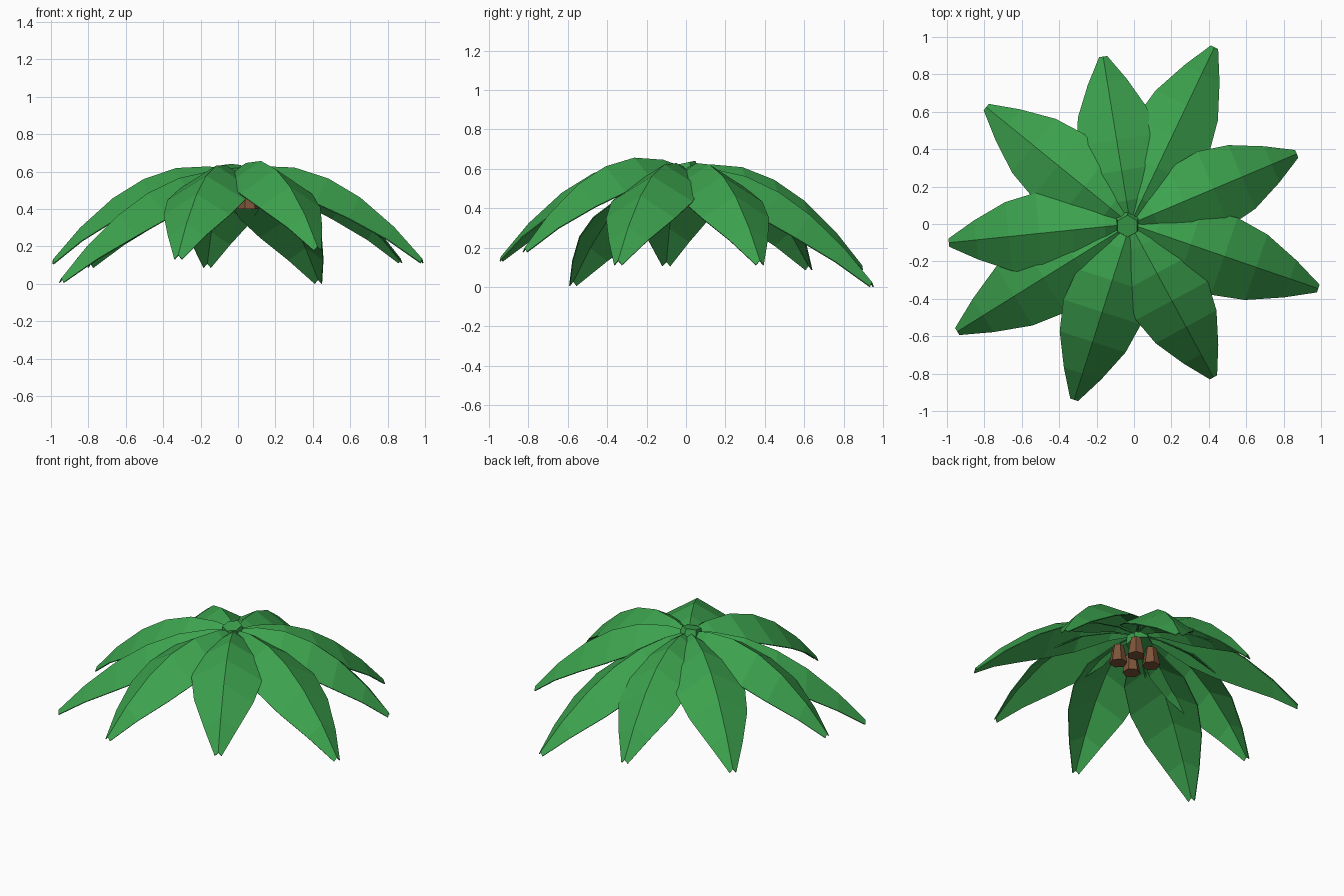
import bpy
import bmesh
import math
from mathutils import Vector, Matrix

cube = bpy.data.objects.get("Cube")
if cube:
    bpy.data.objects.remove(cube, do_unlink=True)


def make_material(name, color):
    mat = bpy.data.materials.new(name)
    mat.use_nodes = True
    mat.diffuse_color = color
    mat.node_tree.nodes["Principled BSDF"].inputs["Base Color"].default_value = color
    return mat


green = make_material("leaf green", (0.045, 0.36, 0.075, 1))
brown = make_material("nut brown", (0.21, 0.09, 0.042, 1))


def finish(name, bm, mat):
    bmesh.ops.recalc_face_normals(bm, faces=bm.faces)
    mesh = bpy.data.meshes.new(name)
    bm.to_mesh(mesh)
    bm.free()
    mesh.materials.append(mat)
    obj = bpy.data.objects.new(name, mesh)
    bpy.context.collection.objects.link(obj)
    return obj


CENTRE = Vector((-0.02, 0.0, 0.6))
# Distance along the frond (0 to 1) and half width there
OUTLINE = [(0.03, 0.025), (0.14, 0.09), (0.32, 0.195), (0.5, 0.218),
           (0.67, 0.185), (0.85, 0.105), (1.0, 0.022)]


# Folded leaf: an arched ridge with two sloping halves
def frond(name, tip):
    tip = Vector(tip)
    reach = Vector((tip.x - CENTRE.x, tip.y - CENTRE.y, 0))
    side = Vector((-reach.y, reach.x, 0)).normalized()
    lift = 0.1 + 2.0 * (tip.z - 0.025)
    sag = CENTRE.z + lift - tip.z
    bm = bmesh.new()
    rows = []
    for t, w in OUTLINE:
        ridge = CENTRE + reach * t + Vector((0, 0, lift * t - sag * t * t))
        drop = Vector((0, 0, 0.55 * w + 0.01))
        rows.append([bm.verts.new(p) for p in
                     (ridge + side * w - drop, ridge, ridge - side * w - drop)])
    for a, b in zip(rows, rows[1:]):
        for i in range(2):
            bm.faces.new((a[i], a[i + 1], b[i + 1], b[i]))
    obj = finish(name, bm, green)
    if obj.data.polygons[0].normal.z < 0:
        obj.data.flip_normals()
    thick = obj.modifiers.new("thickness", "SOLIDIFY")
    thick.thickness = 0.006
    thick.offset = -1


TIPS = [(0.43, 0.945, 0.025), (0.87, 0.375, 0.135), (0.985, -0.345, 0.135),
        (0.425, -0.82, 0.2), (-0.32, -0.94, 0.155), (-0.945, -0.575, 0.03),
        (-0.99, -0.1, 0.13), (-0.79, 0.625, 0.11), (-0.165, 0.895, 0.11)]
for n, tip in enumerate(TIPS, 1):
    frond(f"frond_{n}", tip)


def tapered(name, sides, low, high, height, matrix, mat):
    bm = bmesh.new()
    bmesh.ops.create_cone(bm, cap_ends=True, segments=sides, radius1=low,
                          radius2=high, depth=height, matrix=matrix)
    return finish(name, bm, mat)


# Bud where the fronds meet
tapered("crown_bud", 6, 0.085, 0.06, 0.11,
        Matrix.Translation((-0.035, 0.0, 0.575)) @ Matrix.Rotation(math.radians(12), 4, "X"),
        green)

# Nuts hanging under the crown
NUTS = [(0.055, -0.085), (0.03, 0.055), (-0.085, -0.125), (-0.12, 0.02)]
for n, (x, y) in enumerate(NUTS, 1):
    tapered(f"nut_{n}", 6, 0.056, 0.034, 0.12,
            Matrix.Translation((x, y, 0.46)) @ Matrix.Rotation(0.7 * n, 4, "Z"), brown)
